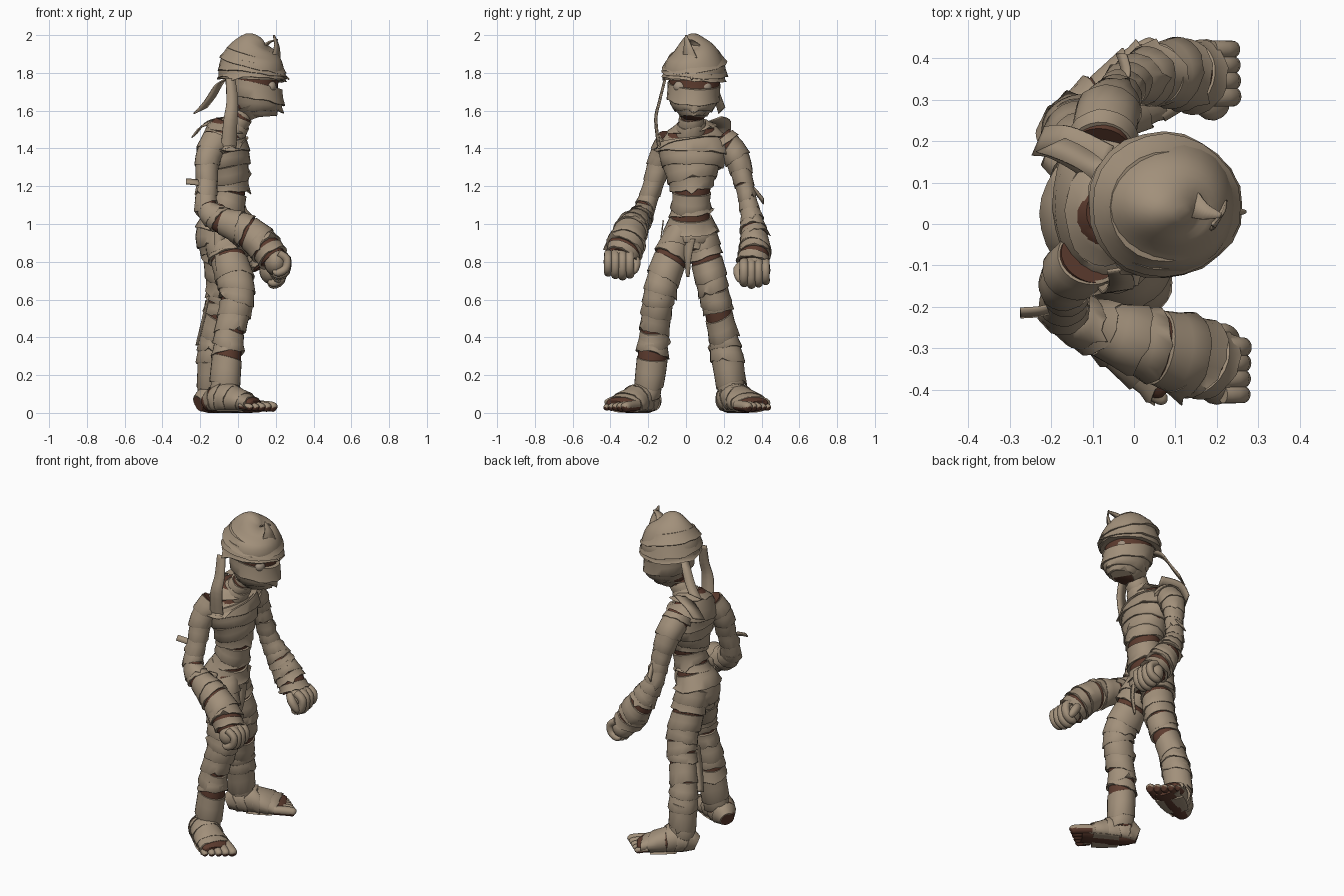
import bpy, bmesh, math, random
from mathutils import Vector

random.seed(7)
if "Cube" in bpy.data.objects:
    bpy.data.objects.remove(bpy.data.objects["Cube"], do_unlink=True)


def material(name, rgb):
    m = bpy.data.materials.new(name)
    m.use_nodes = True
    m.diffuse_color = (*rgb, 1)
    m.node_tree.nodes["Principled BSDF"].inputs["Base Color"].default_value = (*rgb, 1)
    return m


CLOTH = material("bandage tan", (0.36, 0.28, 0.197))
SKIN = material("dry brown skin", (0.11, 0.045, 0.028))
EYE = material("dull eye", (0.36, 0.29, 0.22))
SEG = 24
parts = []


def finish(name, bm, mat, under=None):
    """Make the object; faces turned downward take the under material, if any."""
    bmesh.ops.recalc_face_normals(bm, faces=bm.faces)
    bm.normal_update()
    if under:
        for f in bm.faces:
            f.material_index = int(f.normal.z < -.25)
    me = bpy.data.meshes.new(name)
    bm.to_mesh(me)
    bm.free()
    me.materials.append(mat)
    if under:
        me.materials.append(under)
    ob = bpy.data.objects.new(name, me)
    bpy.context.collection.objects.link(ob)
    parts.append(ob)
    return ob


def sample(st, t):
    """Smooth spline through stations (x, y, z, side radius, depth radius)."""
    f = max(0, min(1, t)) * (len(st) - 1)
    i = min(int(f), len(st) - 2)
    f -= i
    a, b, c, d = (Vector(st[max(0, min(len(st) - 1, k))]) for k in range(i - 1, i + 3))
    return b + (c - a) * (f / 2) + (a * 2 - b * 5 + c * 4 - d) * (f * f / 2) \
        + (b * 3 - a - c * 3 + d) * (f ** 3 / 2)


def ring(st, t, scale=1, lean=0, lean_side=0, edge=None, phase=0, floor=0):
    s = sample(st, t)
    tan = Vector((sample(st, t + .02) - sample(st, t - .02))[:3]).normalized()
    u = Vector((0, 1, 0))
    u = (u - tan * u.dot(tan)).normalized()
    v = tan.cross(u)
    pts = []
    for k in range(SEG):
        a = math.tau * k / SEG
        r = scale * (1 + .018 * math.sin(3 * a + phase))
        cu, cv = math.cos(a) * s[3] * r, math.sin(a) * s[4] * r
        p = Vector(s[:3]) + u * cu + v * cv + tan * (lean * cv + lean_side * cu)
        if edge:
            p += tan * edge[k] + (u * cu + v * cv) * abs(edge[k]) * 6
        p.z = max(p.z, floor)
        pts.append(p)
    return pts


def skin_rings(bm, rings, caps=False):
    vs = [[bm.verts.new(p) for p in r] for r in rings]
    for a, b in zip(vs, vs[1:]):
        for k in range(SEG):
            j = (k + 1) % SEG
            bm.faces.new((a[k], a[j], b[j], b[k]))
    if caps:
        bm.faces.new(vs[0])
        bm.faces.new(vs[-1][::-1])


def tube(name, st, mat, scale=1, steps=14, floor=0, under=None):
    bm = bmesh.new()
    skin_rings(bm, [ring(st, i / steps, scale, floor=floor) for i in range(steps + 1)], True)
    return finish(name, bm, mat, under)


def wrap(name, st, count, gaps=(), lean=0, slant=.22):
    """Overlapping strips with torn, raised ends; those listed in gaps stop short."""
    bm = bmesh.new()
    for i in range(count):
        t0, t1 = i / count, min(1, (i + (.84 if i in gaps else 1.3)) / count)
        ls, lf = random.uniform(-slant, slant), lean + random.uniform(-slant, slant)
        edge = [random.uniform(-.005, .005) for _ in range(SEG)]
        if random.random() < .7:
            edge[random.randrange(SEG)] = random.choice((-.02, .022))
        ph = random.uniform(0, 6)
        prof = [(0, .86, None), (.03, random.uniform(.97, 1.01), None), (.5, 1.01, None),
                (.97, 1.07, edge), (1, 1.05, edge), (.95, .88, None)]
        skin_rings(bm, [ring(st, t0 + (t1 - t0) * f, r, lf, ls, e, ph, .012)
                        for f, r, e in prof])
    return finish(name, bm, CLOTH)


def limb(name, st, count, gaps=()):
    tube(name + "_skin", st, SKIN, .91, 24)
    wrap(name + "_wraps", st, count, gaps)


def ball(name, loc, size, mat):
    bm = bmesh.new()
    bmesh.ops.create_uvsphere(bm, u_segments=20, v_segments=12, radius=1)
    for v in bm.verts:
        v.co = Vector(loc) + v.co * Vector(size).x if isinstance(size, tuple) and len(set(size)) == 1 \
            else Vector([l + c * s for l, c, s in zip(loc, v.co, size)])
    return finish(name, bm, mat)


def ribbon(name, pts, side, w0, w1):
    """Loose strip of cloth along a smooth path."""
    st = [(*p, 0, 0) for p in pts]
    side = Vector(side).normalized()
    bm = bmesh.new()
    rows = []
    for i in range(13):
        p = Vector(sample(st, i / 12)[:3])
        w = w0 + (w1 - w0) * i / 12
        rows.append([bm.verts.new(p + side * w * k) for k in (-.5, .5)])
    for a, b in zip(rows, rows[1:]):
        bm.faces.new((a[0], a[1], b[1], b[0]))
    mod = finish(name, bm, CLOTH).modifiers.new("thickness", "SOLIDIFY")
    mod.thickness, mod.offset = .007, 0


# Torso and neck
limb("torso", [(-.05, .03, 1.54, .08, .075), (-.075, .035, 1.46, .165, .115),
               (-.06, .04, 1.38, .185, .118), (-.05, .035, 1.27, .135, .108),
               (-.05, .03, 1.15, .1, .095), (-.07, .025, 1.05, .108, .1),
               (-.1, .025, .95, .14, .125), (-.09, .025, .85, .1, .1)], 11, (0, 5, 7))
limb("neck", [(-.05, .02, 1.47, .09, .09), (0, .03, 1.55, .065, .065),
              (.05, .035, 1.65, .06, .06)], 3, (1, 2))

# Head: dome, brow wraps, bare eye slot, lower face wraps
dome = [(.12, .02, 1.982, .015, .02), (.1, .03, 1.955, .075, .095), (.085, .042, 1.9, .132, .148),
        (.075, .045, 1.83, .163, .172), (.072, .045, 1.765, .16, .17)]
tube("head_dome", dome, CLOTH, 1, 16)
wrap("brow_wraps", dome[2:], 3, lean=.06, slant=.1)
face = [(.075, .045, 1.79, .15, .155), (.08, .045, 1.72, .142, .148),
        (.095, .04, 1.64, .125, .13), (.12, .04, 1.57, .065, .075)]
tube("face_skin", face, SKIN, .92)
low = [(.08, .045, 1.745, .142, .15)] + face[2:]
wrap("jaw_wraps", low, 3, lean=.38, slant=.06)
tube("chin_cloth", low[1:], CLOTH, .97)
for side, y in (("right", -.03), ("left", .1)):
    ball(side + "_eye", (.173, y, 1.727), (.03, .036, .032), EYE)
ribbon("crown_tuft_front", [(.2, .02, 1.88), (.205, .01, 1.94), (.19, .0, 2.0)], (.6, 1, 0), .09, .005)
ribbon("crown_tuft_back", [(.14, .05, 1.94), (.17, .03, 1.965), (.21, .02, 1.975)], (.4, 1, 0), .07, .01)
ribbon("brow_tuft", [(.2, .03, 1.8), (.24, .03, 1.79), (.27, .03, 1.765)], (0, 1, .2), .05, .005)

# Arms
limb("right_arm", [(-.11, -.08, 1.45, .075, .08), (-.16, -.13, 1.35, .066, .066),
                   (-.165, -.17, 1.22, .053, .055), (-.165, -.215, 1.09, .053, .06),
                   (-.09, -.25, 1.02, .068, .072), (.03, -.29, .97, .085, .085),
                   (.13, -.32, .89, .098, .09), (.185, -.34, .82, .085, .08)], 12, (6, 8, 10))
limb("left_arm", [(-.08, .18, 1.45, .08, .08), (-.065, .265, 1.36, .07, .075),
                  (-.04, .305, 1.22, .05, .055), (-.02, .335, 1.09, .05, .055),
                  (.03, .355, .98, .066, .07), (.09, .365, .88, .08, .085),
                  (.15, .355, .79, .085, .08)], 12, (0, 8, 10))

# Hands with curled fingers; s points to the thumb side
for side, s, x, y, z in (("right", 1, .2, -.35, .8), ("left", -1, .175, .36, .755)):
    ball(side + "_palm", (x, y, z), (.062, .087, .074), CLOTH)
    for i in range(4):
        fy = y + s * (.052 - .038 * i)
        r = .024 - .001 * i
        drop = (.004, -.006, 0, .012)[i]
        tube(f"{side}_finger_{i + 1}", [(x + .015, fy, z + .045, r, r), (x + .058, fy, z + .015, r, r),
             (x + .052, fy, z - .048 + drop, r, r), (x + .01, fy, z - .07 + drop, r, r),
             (x - .015, fy, z - .06 + drop, .008, .008)], CLOTH, 1, 12)
    tube(side + "_thumb", [(x - .02, y + s * .06, z + .03, .025, .025),
         (x + .01, y + s * .085, z, .025, .025), (x + .035, y + s * .075, z - .045, .021, .021),
         (x + .04, y + s * .06, z - .06, .008, .008)], CLOTH, 1, 10)

# Legs
limb("right_leg", [(-.09, -.03, .96, .08, .1), (-.05, -.08, .82, .092, .1), (-.01, -.13, .68, .085, .095),
                   (-.01, -.15, .57, .08, .087), (-.045, -.17, .42, .077, .078),
                   (-.058, -.18, .28, .084, .082), (-.075, -.205, .08, .064, .072)], 11, (1, 8))
limb("left_leg", [(-.11, .08, .96, .08, .1), (-.09, .105, .82, .088, .098), (-.075, .14, .68, .081, .092),
                  (-.09, .165, .56, .078, .085), (-.125, .2, .4, .075, .078),
                  (-.135, .22, .28, .085, .08), (-.14, .245, .08, .064, .072)], 11, (1, 5))

# Feet: splayed outward, five toes, cloth under the arch, bare heels and toe pads
for side, s, hx, hy, turn in (("right", -1, -.16, -.175, .6), ("left", 1, -.2, .2, .55)):
    d = Vector((math.cos(turn), s * math.sin(turn), 0))
    out = Vector((-math.sin(turn), s * math.cos(turn), 0))
    heel = Vector((hx, hy, 0))

    def at(along, across, z, ru, rv):
        p = heel + d * along + out * across
        return (p.x, p.y, z, ru, rv)

    foot = [at(-.01, 0, .05, .045, .045), at(.04, 0, .065, .07, .07), at(.11, 0, .075, .08, .085),
            at(.2, 0, .06, .092, .066), at(.29, 0, .042, .095, .042), at(.32, 0, .034, .08, .03)]
    tube(side + "_foot_skin", foot, SKIN, .95, 16)
    wrap(side + "_foot_wraps", foot[:-1], 5)
    tube(side + "_sole_wrap", [at(.1, 0, .01, .065, .009), at(.17, 0, .01, .08, .009),
                               at(.25, 0, .01, .085, .009)], CLOTH, 1, 4)
    for i in range(5):
        off = -.076 + .038 * i
        r = .027 - .002 * i
        end = .385 - .012 * i
        tube(f"{side}_toe_{i + 1}", [at(.26, off, .04, r, r), at(end - .04, off, .035, r, r),
             at(end - .008, off, .028, r * .85, r * .85), at(end, off, .024, .006, .006)],
             CLOTH, 1, 8, .006, SKIN)

# Loose cloth tails
ribbon("head_tail_side", [(-.04, -.11, 1.77), (-.03, -.14, 1.65), (-.04, -.16, 1.55),
                          (-.05, -.14, 1.39)], (1, .15, 0), .05, .085)
ribbon("head_tail_back", [(-.06, .1, 1.77), (-.1, .14, 1.74), (-.15, .17, 1.66),
                          (-.2, .19, 1.6)], (.75, .35, .35), .05, .085)
ribbon("shoulder_flap", [(-.07, .14, 1.55), (-.14, .18, 1.54), (-.19, .2, 1.52), (-.23, .2, 1.47)],
       (.35, .8, .3), .11, .08)
ribbon("right_elbow_tail", [(-.17, -.19, 1.2), (-.22, -.21, 1.22), (-.275, -.215, 1.225)],
       (0, .6, .8), .035, .035)
ribbon("left_elbow_tail", [(-.03, .33, 1.2), (-.02, .37, 1.17), (-.03, .41, 1.12)], (.6, 0, .8), .03, .04)
ribbon("hip_tail", [(-.09, -.12, 1.02), (-.1, -.135, .9), (-.09, -.15, .75)], (1, 0, 0), .06, .05)
ribbon("groin_tail", [(.02, .02, .92), (.02, .01, .82), (.0, .01, .72)], (.3, 1, 0), .06, .015)
ribbon("left_leg_tail", [(-.15, .12, .62), (-.18, .13, .5), (-.215, .16, .36)], (.4, 1, .2), .06, .04)

for ob in parts:
    ob.select_set(True)
bpy.context.view_layer.objects.active = parts[0]
bpy.ops.object.shade_smooth_by_angle(angle=math.radians(50))
